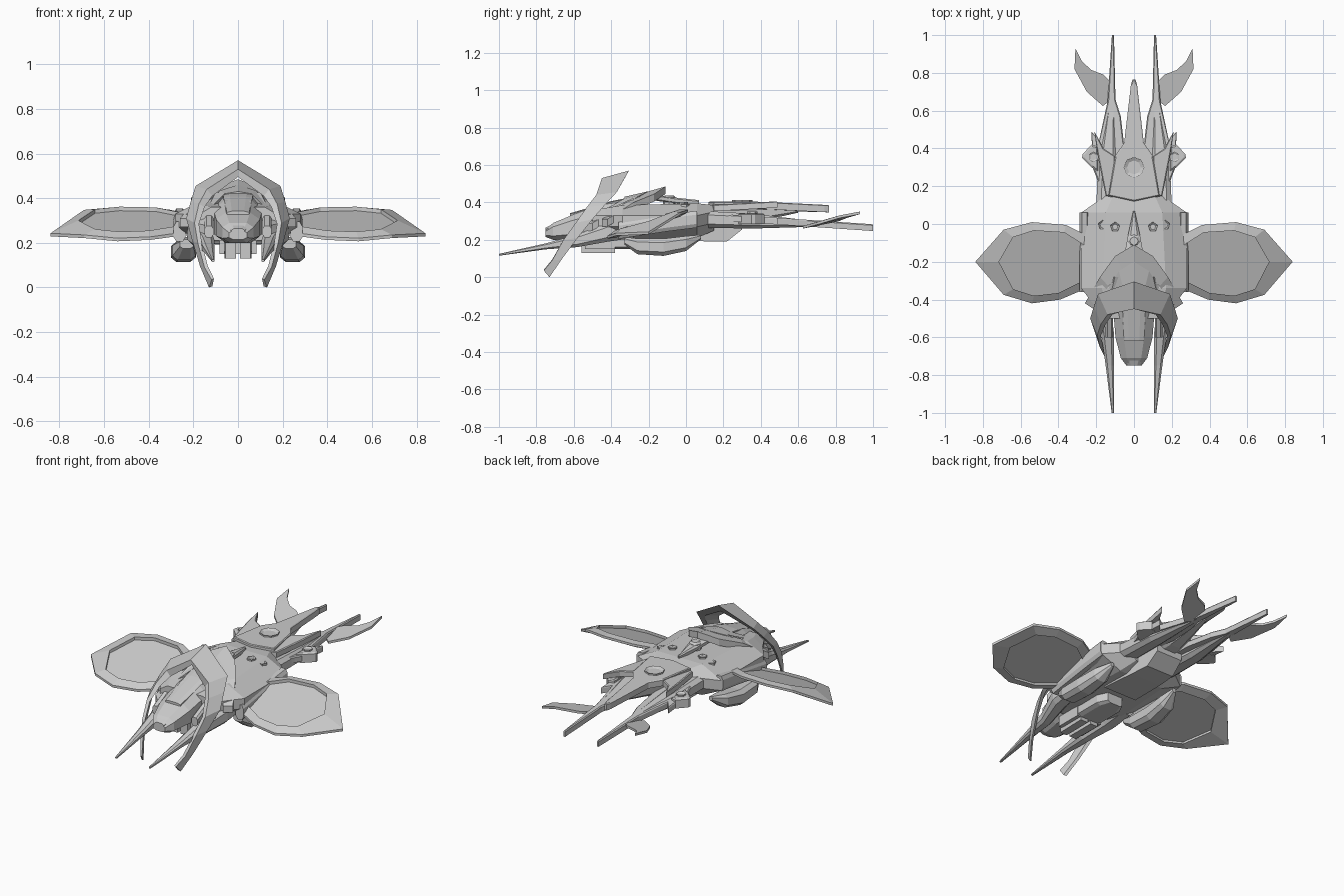
import bpy, bmesh, math

if "Cube" in bpy.data.objects:
    bpy.data.objects.remove(bpy.data.objects["Cube"])

def finish(name, bm, mirror=False):
    bmesh.ops.recalc_face_normals(bm, faces=bm.faces)
    me = bpy.data.meshes.new(name)
    bm.to_mesh(me)
    bm.free()
    ob = bpy.data.objects.new(name, me)
    bpy.context.collection.objects.link(ob)
    if mirror:
        m = ob.modifiers.new("Mirror", 'MIRROR')
        m.use_mirror_merge = False
    return ob

def loft(name, sections, mirror=False, closed=False):
    """Skin a list of equal-length point rings; cap the ends unless closed."""
    bm = bmesh.new()
    rings = [[bm.verts.new(p) for p in s] for s in sections]
    n, k = len(rings), len(rings[0])
    for i in range(n if closed else n - 1):
        a, b = rings[i], rings[(i + 1) % n]
        for j in range(k):
            bm.faces.new((a[j], a[(j + 1) % k], b[(j + 1) % k], b[j]))
    if not closed:
        bm.faces.new(rings[0])
        bm.faces.new(rings[-1])
    return finish(name, bm, mirror)

def plate(name, pts, top, thick, mirror=False, inset=0.0, rise=0.0):
    """Extruded xy outline; top is a height or a function of x, y."""
    f = top if callable(top) else (lambda x, y: top)
    bm = bmesh.new()
    up = [bm.verts.new((x, y, f(x, y))) for x, y in pts]
    lo = [bm.verts.new((x, y, f(x, y) - thick)) for x, y in pts]
    face = bm.faces.new(up)
    bm.faces.new(lo[::-1])
    for i in range(len(pts)):
        j = (i + 1) % len(pts)
        bm.faces.new((up[i], lo[i], lo[j], up[j]))
    bmesh.ops.recalc_face_normals(bm, faces=bm.faces)
    if inset:
        bmesh.ops.inset_individual(bm, faces=[face], thickness=inset, depth=rise)
    return finish(name, bm, mirror)

def sym(half):
    return half + [(-x, y) for x, y in reversed(half) if x > 0.001]

def oct_ring(cx, y, cz, w, h, c=0.45):
    """Chamfered-box ring at station y."""
    a, b = w * (1 - c), h * (1 - c)
    return [(cx + x, y, cz + z) for x, z in
            ((a, h), (w, b), (w, -b), (a, -h), (-a, -h), (-w, -b), (-w, b), (-a, h))]

def ngon(x, y, r, n):
    return [(x + r * math.sin(2 * math.pi * i / n), y + r * math.cos(2 * math.pi * i / n))
            for i in range(n)]

# Main hull: hexagonal sections with a sloped top
hull = [(-0.5, .12, .17, .21, .27, .36), (-0.43, .15, .21, .21, .27, .37),
        (-0.34, .17, .28, .205, .27, .385), (0.06, .15, .28, .21, .27, .395),
        (0.15, .11, .15, .25, .29, .385)]
loft("main_hull", [[(t, y, z2), (w, y, z1 + .06), (w, y, z1), (t, y, z0),
                    (-t, y, z0), (-w, y, z1), (-w, y, z1 + .06), (-t, y, z2)]
                   for y, t, w, z0, z1, z2 in hull])

# Head with tapering snout
loft("head", [oct_ring(0, y, z, w, h) for y, z, w, h in
              ((-.75, .235, .04, .02), (-.71, .245, .07, .045), (-.6, .268, .098, .068),
               (-.45, .295, .11, .095), (-.25, .32, .11, .105))])
loft("nose_cap", [oct_ring(0, y, z, w, .02) for y, z, w in
                  ((-.75, .245, .03), (-.7, .27, .055), (-.63, .3, .05))])
loft("head_ridge", [oct_ring(0, y, z, w, .012) for y, z, w in
                    ((-.62, .33, .05), (-.4, .395, .065), (-.22, .43, .07))])

# Front prongs
loft("front_prong", [oct_ring(x, y, z, w, h) for x, y, z, w, h in
                     ((.112, -1, .12, .006, .005), (.128, -.75, .165, .022, .016),
                      (.14, -.58, .195, .034, .034), (.175, -.42, .24, .05, .05),
                      (.18, -.28, .26, .05, .05))], mirror=True)

# Slanted hoop: back edge, front edge, front inner, back inner at each station
half = [((0, -.305, .57), (0, -.45, .53), (0, -.44, .495), (0, -.33, .525)),
        ((.19, -.37, .455), (.14, -.48, .44), (.115, -.48, .41), (.155, -.4, .43)),
        ((.212, -.435, .385), (.175, -.53, .375), (.15, -.53, .36), (.185, -.45, .375)),
        ((.232, -.5, .31), (.195, -.59, .29), (.175, -.59, .285), (.205, -.51, .305)),
        ((.205, -.58, .21), (.18, -.655, .2), (.162, -.655, .2), (.185, -.59, .21)),
        ((.17, -.665, .095), (.15, -.715, .09), (.135, -.715, .095), (.155, -.67, .1)),
        ((.13, -.73, 0), (.118, -.76, .035), (.108, -.76, .04), (.115, -.735, .005))]
left = [[(-x, y, z) for x, y, z in s] for s in reversed(half[1:])]
loft("hoop", left + half)

# Collars: layered chevrons behind the head
def collar(name, rows, t):
    secs = [[(x, y, z), (u, v, w), (u, v, w - t), (x, y, z - t)]
            for (x, y, z), (u, v, w) in rows]
    mir = [[(-x, y, z) for x, y, z in s] for s in reversed(secs[1:])]
    loft(name, mir + secs)

collar("rear_collar", [((0, -.11, .485), (0, -.25, .445)), ((.1, -.17, .445), (.06, -.25, .435)),
                       ((.18, -.28, .4), (.135, -.33, .395)), ((.26, -.42, .31), (.215, -.45, .31))], .04)
collar("front_collar", [((0, -.2, .46), (0, -.33, .43)), ((.08, -.25, .435), (.06, -.33, .42)),
                        ((.15, -.36, .37), (.11, -.42, .37)), ((.2, -.5, .29), (.15, -.55, .28))], .04)

# Collar braces beside the head
loft("cheek_strut", [oct_ring(x, y, z, .02, .025) for x, y, z in
                     ((.13, -.6, .25), (.13, -.45, .32), (.09, -.28, .4))], mirror=True)

# Dorsal spike and dome
loft("dorsal_spike", [oct_ring(0, y, z, w, .016) for y, z, w in
                      ((-.16, .425, .05), (-.06, .41, .032), (.07, .396, .004))])
plate("dorsal_dome", ngon(0, -.09, .034, 8), .428, .04, inset=.012, rise=.01)

# Scoop wings: triangular rim around a thin panel, tilted forward
outer = [(.25, -.06), (.36, -.005), (.54, .01), (.69, -.03), (.84, -.2),
         (.69, -.375), (.54, -.42), (.39, -.4), (.25, -.34)]
inner = [(.25, -.12), (.37, -.045), (.53, -.035), (.64, -.07), (.715, -.2),
         (.64, -.345), (.53, -.38), (.4, -.365), (.25, -.29)]

def wing_z(x, y):
    return .215 + (y + .42) * .325 - max(0, x - .69) * .33

rim = []
for (ox, oy), (ix, iy) in zip(outer, inner):
    zo, zi = wing_z(ox, oy), wing_z(ix, iy)
    rim.append([(ox, oy, zo + .006), (ix, iy, zi + .022), (ix, iy, zi - .018), (ox, oy, zo - .008)])
loft("wing_rim", rim, mirror=True, closed=True)
plate("wing_panel", inner, lambda x, y: wing_z(x, y) + .004, .01, mirror=True)
loft("wing_joint", [oct_ring(.262, y, z, .026, .045) for y, z in
                    ((-.36, .25), (-.1, .29), (.06, .31))], mirror=True)

# Underslung nacelles
loft("nacelle", [oct_ring(x, y, z, w, h) for x, y, z, w, h in
                 ((.23, -.33, .195, .03, .02), (.242, -.26, .165, .052, .042),
                  (.245, -.12, .16, .056, .046), (.235, 0, .18, .045, .04),
                  (.22, .08, .215, .012, .012))], mirror=True)

# Belly blocks
loft("belly_pad", [oct_ring(0, y, .185, w, .035, .3) for y, w in
                   ((-.45, .05), (-.4, .08), (-.22, .08), (-.16, .05))])
plate("chin_block", [(.01, -.56), (.055, -.56), (.06, -.38), (.01, -.38)], .2, .07, mirror=True)
plate("chin_side_block", [(.06, -.54), (.082, -.54), (.082, -.38), (.06, -.38)], .21, .06, mirror=True)
loft("aft_belly_box", [[(w, y, .3), (w, y, z), (-w, y, z), (-w, y, .3)] for y, w, z in
                       ((-.12, .11, .2), (.1, .1, .192), (.22, .09, .192), (.3, .085, .255))])

# Central tail spike with boss
plate("tail_spike", sym([(0, .12), (.135, .15), (.1, .36), (.052, .43), (.016, .74), (.007, .765)]),
      lambda x, y: .4 - max(0, y - .4) * .05, .035, inset=.006, rise=.004)
loft("tail_keel", [oct_ring(0, y, z, w, h) for y, z, w, h in
                   ((.1, .32, .11, .06), (.35, .335, .06, .045), (.6, .36, .018, .015))])
plate("tail_boss", ngon(0, .3, .055, 8), .412, .03, inset=.025, rise=-.012)

# Side horns on the tail
plate("tail_horn", [(.11, .14), (.15, .15), (.19, .35), (.21, .49), (.16, .4), (.1, .36)],
      lambda x, y: .375 + y * .055, .03, mirror=True, inset=.006, rise=.004)

# Rear prongs, side pods and curved fins
plate("rear_prong", [(.1, .1), (.16, .12), (.2, .25), (.22, .3), (.225, .49), (.185, .44),
                     (.14, .65), (.117, 1), (.106, 1), (.098, .66), (.07, .57), (.05, .4), (.06, .2)],
      lambda x, y: .345 - .068 * y, .03, mirror=True, inset=.006, rise=.006)
loft("rear_prong_spine", [oct_ring(x, y, z, w, h) for x, y, z, w, h in
                          ((.14, .08, .31, .06, .045), (.14, .35, .3, .05, .04),
                           (.12, .62, .288, .02, .02), (.112, .99, .274, .004, .006))], mirror=True)
plate("side_pod", [(.19, .28), (.225, .3), (.275, .35), (.272, .37), (.225, .42), (.19, .41)],
      .335, .05, mirror=True, inset=.01, rise=.006)
plate("pod_boss", ngon(.215, .355, .028, 6), .35, .03, mirror=True, inset=.01, rise=-.006)
plate("tail_fin", [(.13, .65), (.165, .625), (.25, .7), (.315, .82), (.31, .93), (.275, .86),
                   (.225, .815), (.16, .79), (.13, .76)],
      lambda x, y: .275 + (y - .63) * .2 + max(0, x - .22) * .18, .014, mirror=True)

# Pentagonal deck studs
for i, (x, y) in enumerate(((.1, -.015), (.165, -.005))):
    plate(f"deck_stud_{i}", ngon(x, y, .026, 5), .402 - i * .012, .03, mirror=True, inset=.01, rise=-.006)
